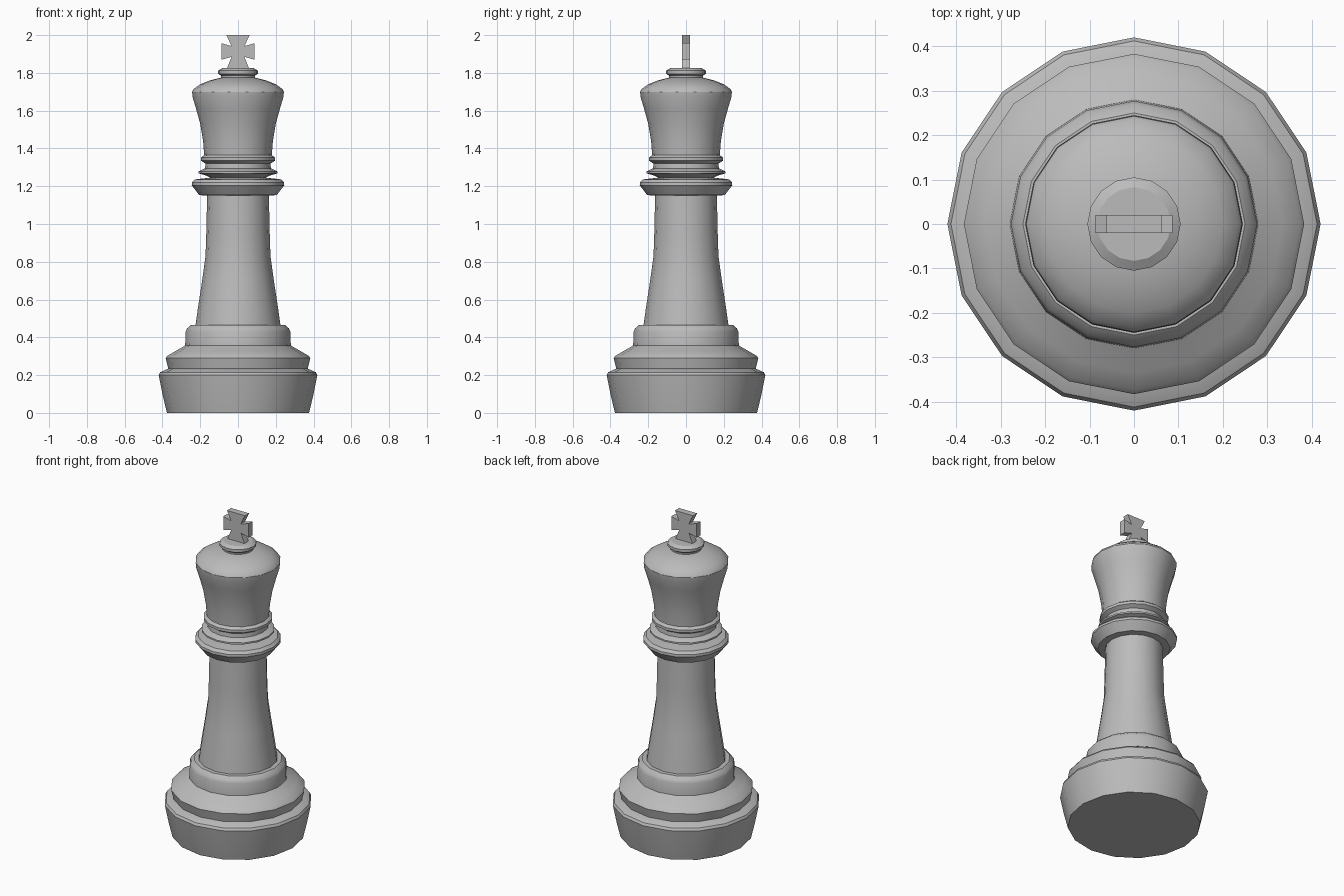
import bpy
import bmesh
from math import cos, sin, pi, radians

cube = bpy.data.objects.get("Cube")
if cube:
    bpy.data.objects.remove(cube, do_unlink=True)

grey = bpy.data.materials.new("plain grey")
grey.use_nodes = True
colour = (0.5, 0.5, 0.5, 1)
grey.diffuse_color = colour
grey.node_tree.nodes["Principled BSDF"].inputs["Base Color"].default_value = colour

SIDES = 16


def finish(name, bm, smooth=True):
    bmesh.ops.recalc_face_normals(bm, faces=bm.faces)
    mesh = bpy.data.meshes.new(name)
    bm.to_mesh(mesh)
    bm.free()
    mesh.materials.append(grey)
    obj = bpy.data.objects.new(name, mesh)
    bpy.context.collection.objects.link(obj)
    if smooth:
        bpy.ops.object.select_all(action='DESELECT')
        obj.select_set(True)
        bpy.context.view_layer.objects.active = obj
        bpy.ops.object.shade_smooth_by_angle(angle=radians(30))
    return obj


def turned(name, profile):
    """Lathe a (radius, height) profile, closed with a flat cap at each end."""
    bm = bmesh.new()
    rings = [[bm.verts.new((r * cos(2 * pi * i / SIDES), r * sin(2 * pi * i / SIDES), z))
              for i in range(SIDES)] for r, z in profile]
    for low, high in zip(rings, rings[1:]):
        for i in range(SIDES):
            j = (i + 1) % SIDES
            bm.faces.new((low[i], low[j], high[j], high[i]))
    bm.faces.new(rings[0])
    bm.faces.new(rings[-1])
    return finish(name, bm)


# Stepped foot
turned("base", [(0.376, 0), (0.398, 0.09), (0.42, 0.2), (0.412, 0.215), (0.368, 0.235)])
turned("base_step", [(0.368, 0.23), (0.383, 0.29), (0.374, 0.302),
                     (0.335, 0.325), (0.3, 0.345), (0.28, 0.357)])
turned("base_ring", [(0.28, 0.35), (0.277, 0.43), (0.27, 0.447), (0.25, 0.465)])

# Tapering stem
turned("stem", [(0.226, 0.455), (0.213, 0.55), (0.19, 0.7), (0.172, 0.83),
                (0.168, 0.95), (0.163, 1.17)])

# Collars
turned("wide_collar", [(0.19, 1.152), (0.205, 1.153), (0.245, 1.205), (0.244, 1.22),
                       (0.228, 1.236), (0.125, 1.248)])
turned("middle_collar", [(0.125, 1.235), (0.17, 1.257), (0.208, 1.268), (0.208, 1.278),
                         (0.175, 1.295)])
turned("upper_collar", [(0.175, 1.285), (0.172, 1.32), (0.196, 1.335), (0.196, 1.352),
                        (0.178, 1.365)])

# Flared head and its domed top
turned("head", [(0.178, 1.355), (0.185, 1.44), (0.2, 1.53), (0.222, 1.61), (0.24, 1.67),
                (0.243, 1.7), (0.235, 1.715), (0.2, 1.74), (0.15, 1.76), (0.09, 1.775)])
turned("finial_ring", [(0.088, 1.765), (0.09, 1.785), (0.105, 1.795), (0.105, 1.812),
                       (0.083, 1.825)])

# Flared cross, one half outlined then mirrored
half = [(0.062, 1.815), (0.034, 1.885), (0.087, 1.87), (0.087, 1.957), (0.034, 1.942), (0.062, 2.0)]
outline = half + [(-x, z) for x, z in reversed(half)]
bm = bmesh.new()
face = bm.faces.new([bm.verts.new((x, -0.02, z)) for x, z in outline])
extruded = bmesh.ops.extrude_face_region(bm, geom=[face])
bmesh.ops.translate(bm, vec=(0, 0.04, 0),
                    verts=[v for v in extruded["geom"] if isinstance(v, bmesh.types.BMVert)])
finish("cross", bm, smooth=False)
